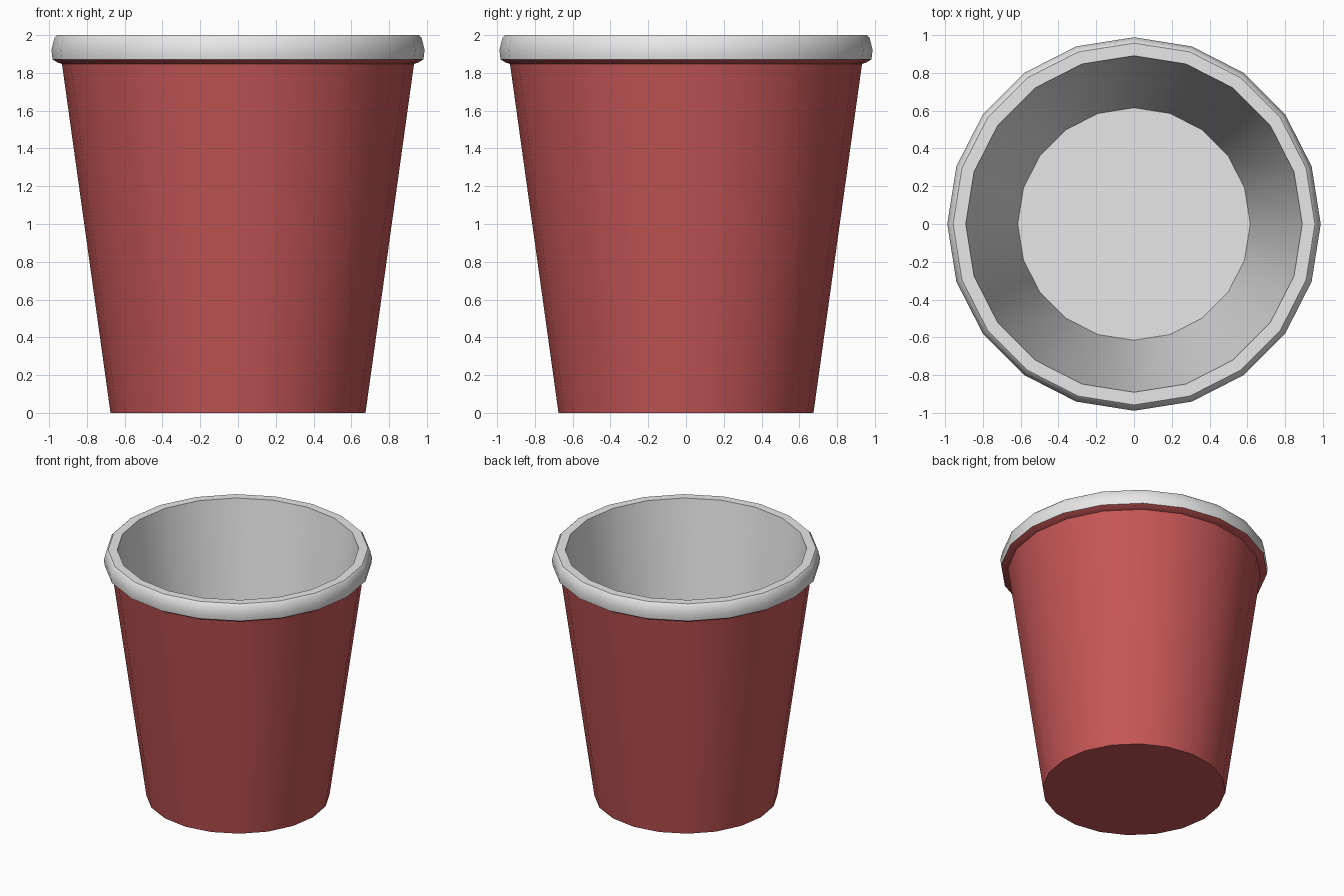
import bpy, bmesh, math

if "Cube" in bpy.data.objects:
    bpy.data.objects.remove(bpy.data.objects["Cube"])

SIDES = 20


def material(name, rgb):
    m = bpy.data.materials.new(name)
    m.diffuse_color = (*rgb, 1)
    m.use_nodes = True
    m.node_tree.nodes["Principled BSDF"].inputs["Base Color"].default_value = m.diffuse_color
    return m


red = material("red", (0.56, 0.092, 0.092))
pale = material("pale grey", (0.8, 0.8, 0.8))

# Cup profile (radius, height): base, outer wall, rolled rim, inner wall, inside floor
profile = [(0.675, 0.0), (0.932, 1.848), (0.955, 1.855), (0.982, 1.872),
           (0.988, 1.92), (0.972, 1.985), (0.957, 2.0),
           (0.89, 2.0), (0.615, 0.03)]
RED_BANDS = 3  # outer wall and underside of the rim

bm = bmesh.new()
rings = [[bm.verts.new((r * math.cos(2 * math.pi * i / SIDES),
                        r * math.sin(2 * math.pi * i / SIDES), z))
          for i in range(SIDES)] for r, z in profile]

# Walls and rim
for k in range(len(rings) - 1):
    a, b = rings[k], rings[k + 1]
    for i in range(SIDES):
        j = (i + 1) % SIDES
        f = bm.faces.new((a[i], a[j], b[j], b[i]))
        f.material_index = 0 if k < RED_BANDS else 1

# Underside and inside floor
bm.faces.new(rings[0][::-1]).material_index = 0
bm.faces.new(rings[-1]).material_index = 1

mesh = bpy.data.meshes.new("cup")
bm.to_mesh(mesh)
bm.free()
mesh.materials.append(red)
mesh.materials.append(pale)
cup = bpy.data.objects.new("cup", mesh)
bpy.context.collection.objects.link(cup)

bpy.context.view_layer.objects.active = cup
cup.select_set(True)
bpy.ops.object.shade_smooth_by_angle(angle=math.radians(40))
